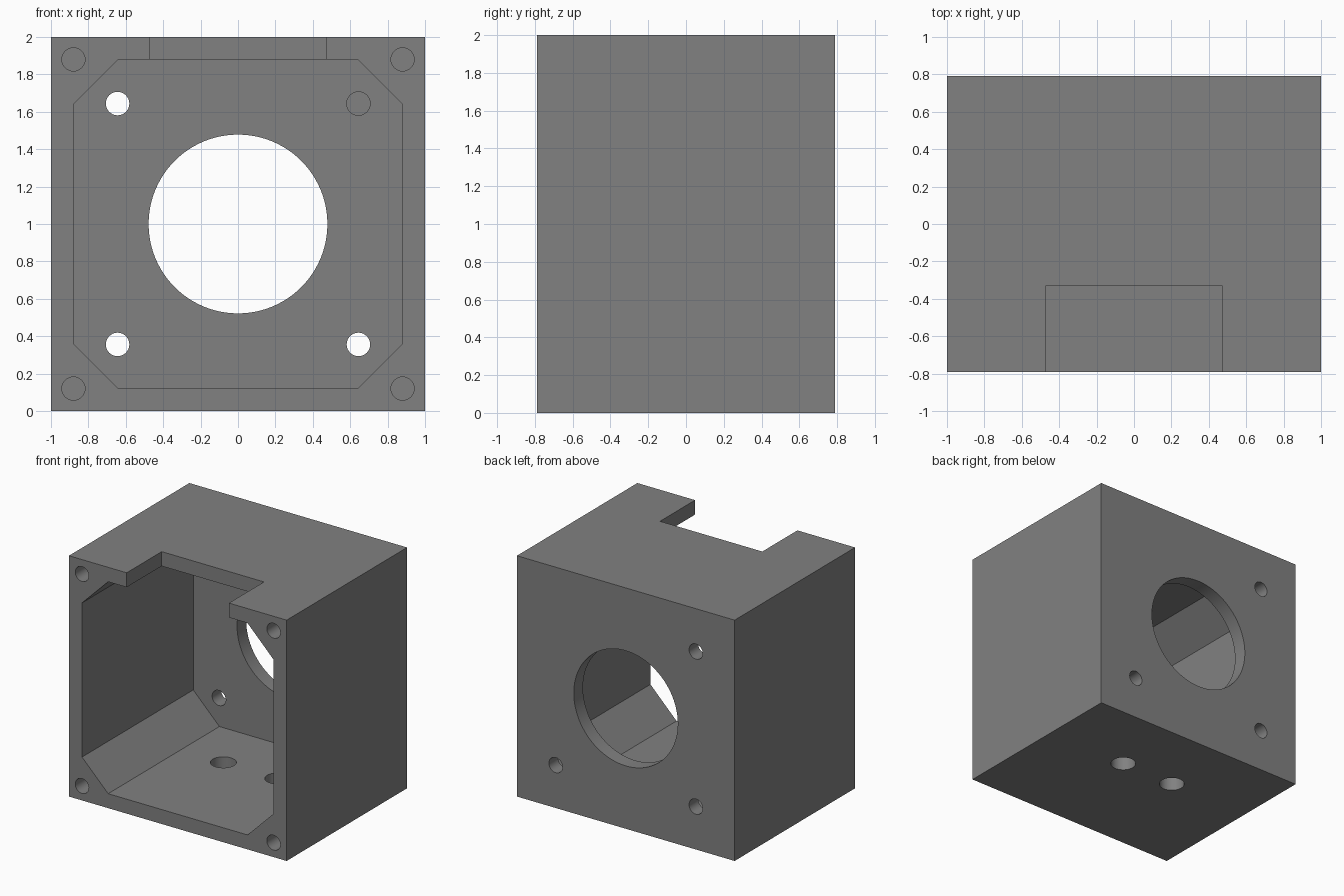
import bpy, bmesh, math
from mathutils import Matrix, Vector

if "Cube" in bpy.data.objects:
    bpy.data.objects.remove(bpy.data.objects["Cube"])

W, D, H, T = 1.0, 0.79, 2.0, 0.12   # half width, half depth, height, wall

grey = bpy.data.materials.new("mid grey")
grey.diffuse_color = (0.22, 0.22, 0.22, 1)
grey.use_nodes = True
grey.node_tree.nodes["Principled BSDF"].inputs["Base Color"].default_value = grey.diffuse_color


def prism(name, outline, axis, start, end):
    """Extrude a 2D outline along y (outline in x,z) or z (outline in x,y)."""
    def place(p, t):
        return (p[0], t, p[1]) if axis == 'y' else (p[0], p[1], t)
    bm = bmesh.new()
    face = bm.faces.new([bm.verts.new(place(p, start)) for p in outline])
    res = bmesh.ops.extrude_face_region(bm, geom=[face])
    shift = Vector(place((0, 0), end - start))
    bmesh.ops.translate(bm, vec=shift,
                        verts=[v for v in res["geom"] if isinstance(v, bmesh.types.BMVert)])
    bmesh.ops.recalc_face_normals(bm, faces=bm.faces)
    mesh = bpy.data.meshes.new(name)
    bm.to_mesh(mesh)
    bm.free()
    obj = bpy.data.objects.new(name, mesh)
    bpy.context.collection.objects.link(obj)
    return obj


def rect(x0, x1, y0, y1):
    return [(x0, y0), (x1, y0), (x1, y1), (x0, y1)]


def circle(x, y, r, n):
    return [(x + r * math.cos(2 * math.pi * i / n),
             y + r * math.sin(2 * math.pi * i / n)) for i in range(n)]


# Solid block
housing = prism("motor_housing", rect(-W, W, 0, H), 'y', -D, D)
housing.data.materials.append(grey)

# Chamfered cavity, open at the front
a, b = 0.88, 0.64
octagon = [(-b, -a), (b, -a), (a, -b), (a, b), (b, a), (-b, a), (-a, b), (-a, -b)]
cutters = [prism("cavity_cutter", [(x, z + 1) for x, z in octagon], 'y', -D - 0.1, D - T)]

# Cable notch in the top wall
cutters.append(prism("notch_cutter", rect(-0.47, 0.47, -D - 0.1, -0.33), 'z', 1.7, H + 0.1))

# Shaft opening in the back wall
cutters.append(prism("shaft_cutter", circle(0, 1, 0.478, 96), 'y', 0.5, D + 0.1))

# Motor screw holes in the back, blind lid screw holes in the front corners
for sx in (-1, 1):
    for sz in (-1, 1):
        cutters.append(prism("motor_screw_cutter",
                             circle(sx * 0.644, 1 + sz * 0.644, 0.063, 32), 'y', 0.6, D + 0.1))
        cutters.append(prism("lid_screw_cutter",
                             circle(sx * 0.88, 1 + sz * 0.88, 0.062, 32), 'y', -D - 0.1, -D + 0.42))
    # Mounting holes through the floor
    cutters.append(prism("floor_hole_cutter", circle(sx * 0.25, 0.165, 0.098, 40), 'z', -0.1, 0.3))

# Cut everything and bake the result
bpy.context.view_layer.objects.active = housing
for c in cutters:
    c.hide_render = True
    m = housing.modifiers.new(c.name, 'BOOLEAN')
    m.operation, m.solver, m.object = 'DIFFERENCE', 'EXACT', c
    bpy.ops.object.modifier_apply(modifier=m.name)
for c in cutters:
    bpy.data.objects.remove(c, do_unlink=True)

# Smooth bores, crisp edges
housing.select_set(True)
bpy.ops.object.shade_smooth_by_angle(angle=math.radians(30))
